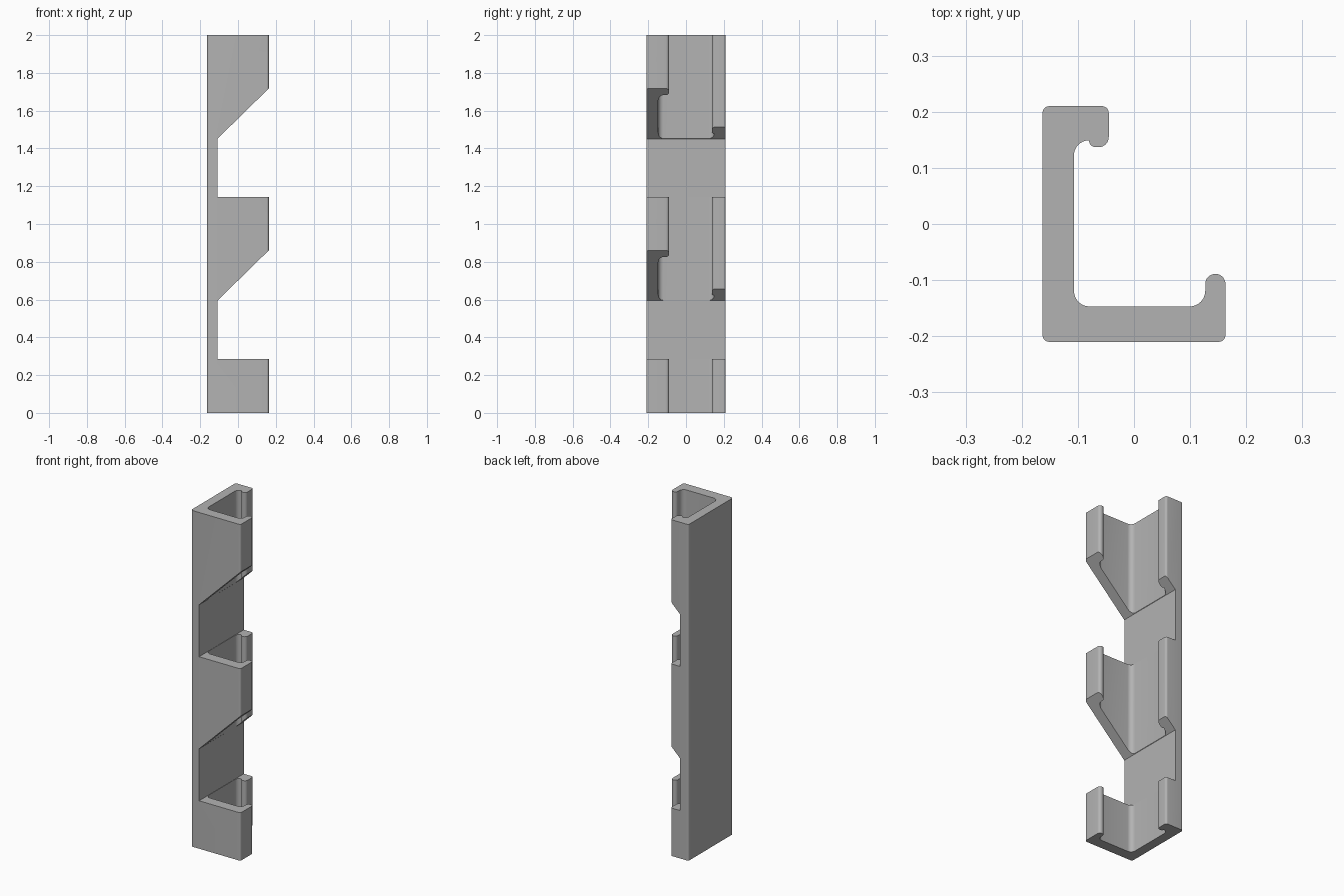
import bpy, bmesh, math
from mathutils import Vector

if "Cube" in bpy.data.objects:
    bpy.data.objects.remove(bpy.data.objects["Cube"], do_unlink=True)

HEIGHT = 2.0


def rounded(corners, steps=8):
    """Outline through (x, y, radius) corners, each replaced by an arc."""
    out = []
    for i, (x, y, r) in enumerate(corners):
        p = Vector((x, y))
        if r == 0:
            out.append(p)
            continue
        a = (Vector(corners[i - 1][:2]) - p).normalized()
        b = (Vector(corners[(i + 1) % len(corners)][:2]) - p).normalized()
        half = a.angle(b) / 2
        centre = p + (a + b).normalized() * (r / math.sin(half))
        start = p + a * (r / math.tan(half)) - centre
        end = p + b * (r / math.tan(half)) - centre
        sweep = start.angle(end)
        for k in range(steps + 1):
            t = k / steps
            out.append(centre + (start * math.sin((1 - t) * sweep)
                                 + end * math.sin(t * sweep)) / math.sin(sweep))
    return out


def prism(name, points, direction):
    """Extrude a closed loop of 3D points along a direction."""
    bm = bmesh.new()
    face = bm.faces.new([bm.verts.new(p) for p in points])
    res = bmesh.ops.extrude_face_region(bm, geom=[face], use_keep_orig=True)
    moved = [g for g in res["geom"] if isinstance(g, bmesh.types.BMVert)]
    bmesh.ops.translate(bm, verts=moved, vec=direction)
    bmesh.ops.recalc_face_normals(bm, faces=bm.faces)
    mesh = bpy.data.meshes.new(name)
    bm.to_mesh(mesh)
    bm.free()
    obj = bpy.data.objects.new(name, mesh)
    bpy.context.collection.objects.link(obj)
    return obj


# Channel section: front flange, back wall at -x, short rear lip, beaded ends
section = rounded([
    (-0.163, -0.21, 0.012), (0.163, -0.21, 0.012),
    (0.163, -0.089, 0.0178), (0.127, -0.089, 0.0178),
    (0.127, -0.147, 0.028), (-0.107, -0.147, 0.028),
    (-0.107, 0.149, 0.0265), (-0.08, 0.149, 0),
    (-0.08, 0.137, 0.0115), (-0.045, 0.137, 0.0178),
    (-0.045, 0.21, 0.012), (-0.163, 0.21, 0.012)])
rail = prism("slotted_rail", [(p.x, p.y, 0) for p in section], (0, 0, HEIGHT))

# Two hook slots with a flat floor and a sloping roof
WALL, REACH = -0.109, 0.3
for i, floor in enumerate((0.285, 1.142)):
    roof = floor + 0.309
    slope_top = roof + (REACH - WALL) * 0.98
    loop = [(WALL, -0.4, floor), (REACH, -0.4, floor),
            (REACH, -0.4, slope_top), (WALL, -0.4, roof)]
    cutter = prism(f"slot_cutter_{i + 1}", loop, (0, 0.8, 0))
    cutter.hide_render = True
    cutter.hide_viewport = True
    mod = rail.modifiers.new(f"slot_{i + 1}", "BOOLEAN")
    mod.operation = "DIFFERENCE"
    mod.solver = "EXACT"
    mod.object = cutter

# Bake the slots so the cutters can go
bpy.context.view_layer.update()
graph = bpy.context.evaluated_depsgraph_get()
baked = bpy.data.meshes.new_from_object(rail.evaluated_get(graph))
rail.modifiers.clear()
rail.data = baked
for obj in [o for o in bpy.data.objects if o.name.startswith("slot_cutter")]:
    bpy.data.objects.remove(obj, do_unlink=True)

# Plain grey metal
grey = (0.45, 0.45, 0.45, 1)
mat = bpy.data.materials.new("grey_metal")
mat.use_nodes = True
mat.diffuse_color = grey
mat.node_tree.nodes["Principled BSDF"].inputs["Base Color"].default_value = grey
rail.data.materials.clear()
rail.data.materials.append(mat)

# Smooth the rounded corners, keep the cut edges sharp
bpy.ops.object.select_all(action="DESELECT")
rail.select_set(True)
bpy.context.view_layer.objects.active = rail
bpy.ops.object.shade_smooth_by_angle(angle=math.radians(30))
